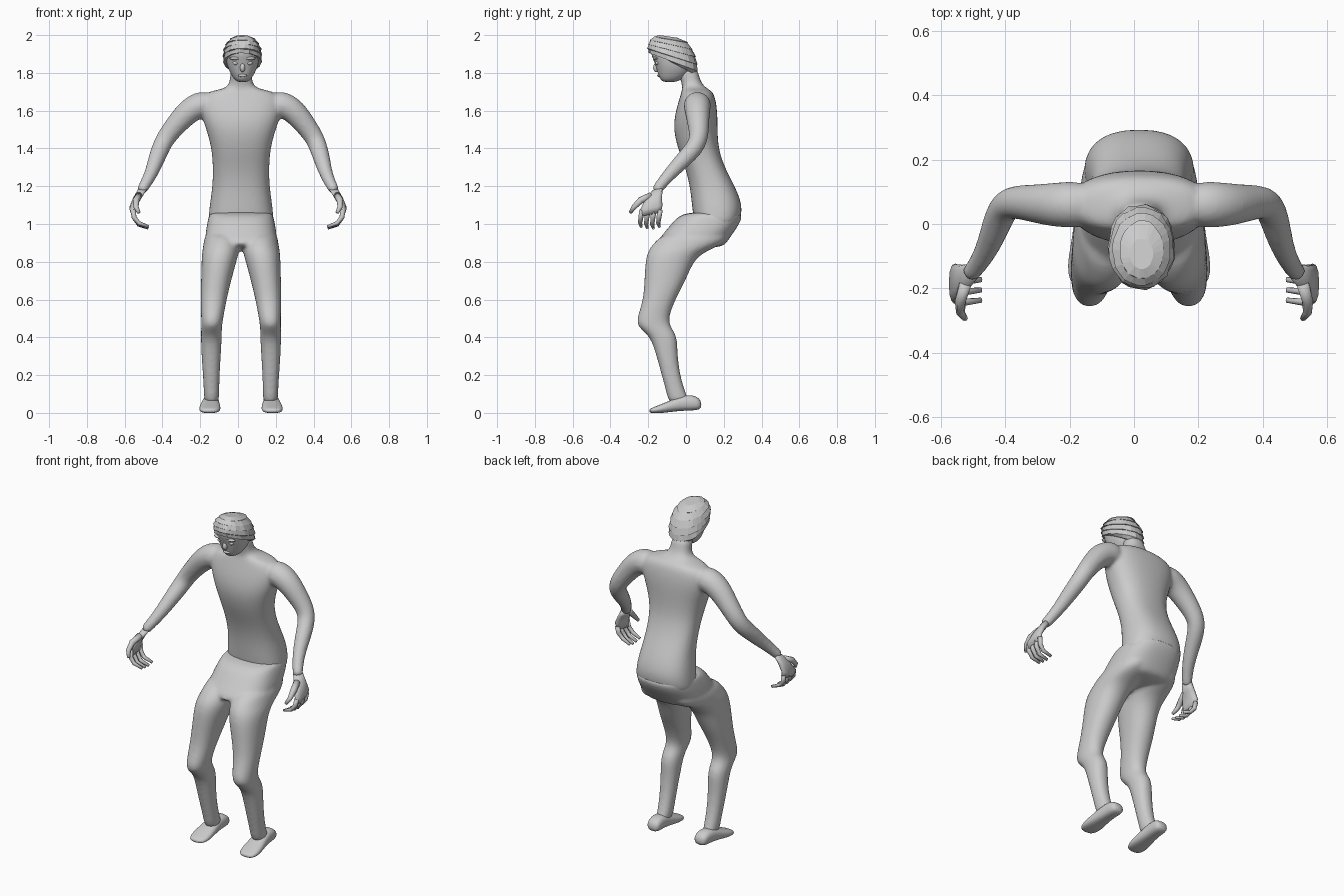
import bpy, bmesh, math, random
from mathutils import Vector as V

random.seed(3)
CX = 0.016  # body midline


def hring(x, hw, yf, yb, zf, zb=None):
    """Horizontal section: half width, front/back y, front/back z."""
    zb = zf if zb is None else zb
    return (V((x, (yf + yb) / 2, (zf + zb) / 2)), V((hw, 0, 0)),
            V((0, (yb - yf) / 2, (zb - zf) / 2)))


def loft(bm, rings, n=16, p=2.0, jitter=0.0):
    loops = []
    for c, u, v in rings:
        loop = []
        for i in range(n):
            a = 2 * math.pi * i / n
            ca, sa = math.cos(a), math.sin(a)
            k = 1 + random.uniform(-jitter, jitter)
            loop.append(bm.verts.new(
                c + u * k * math.copysign(abs(ca) ** (2 / p), ca)
                + v * k * math.copysign(abs(sa) ** (2 / p), sa)))
        loops.append(loop)
    for a, b in zip(loops, loops[1:]):
        for i in range(n):
            j = (i + 1) % n
            bm.faces.new((a[i], a[j], b[j], b[i]))
    bm.faces.new(loops[0][::-1])
    bm.faces.new(loops[-1])


def tube(bm, pts, radii, n=12):
    pts = [V(q) for q in pts]
    rings = []
    for i, q in enumerate(pts):
        t = (pts[min(i + 1, len(pts) - 1)] - pts[max(i - 1, 0)]).normalized()
        u = t.cross(V((0, 1, 0))).normalized()
        rings.append((q, u * radii[i], t.cross(u) * radii[i]))
    loft(bm, rings, n)


def finish(bm, name, sub=0, voxel=0.0, smooth=True):
    bmesh.ops.recalc_face_normals(bm, faces=bm.faces)
    me = bpy.data.meshes.new(name)
    bm.to_mesh(me)
    bm.free()
    ob = bpy.data.objects.new(name, me)
    bpy.context.collection.objects.link(ob)
    for f in me.polygons:
        f.use_smooth = smooth
    if sub:
        m = ob.modifiers.new("subdivide", 'SUBSURF')
        m.levels = m.render_levels = sub
    if voxel:
        m = ob.modifiers.new("fuse", 'REMESH')
        m.mode, m.voxel_size, m.use_smooth_shade = 'VOXEL', voxel, True
        m = ob.modifiers.new("relax", 'SMOOTH')
        m.factor, m.iterations = 0.5, 5
    return ob


def side(s, q):
    """Left-side point, or its mirror; the right shoulder sits further out."""
    x, y, z = q
    return (x, y, z) if s < 0 else (-x + max(0, 0.035 * (z - 1.2) / 0.4), y, z)


# Upper body: neck, torso and both arms fused
bm = bmesh.new()
torso = [(.055, -.05, .06, 1.83), (.058, -.035, .07, 1.78), (.063, -.022, .085, 1.74),
         (.09, -.02, .115, 1.715), (.19, -.025, .145, 1.70), (.225, -.04, .16, 1.65),
         (.215, -.06, .168, 1.58), (.185, -.068, .168, 1.50), (.157, -.045, .172, 1.40),
         (.15, -.005, .205, 1.30), (.152, .02, .26, 1.20), (.168, .03, .302, 1.10),
         (.175, .04, .29, 1.02), (.17, .06, .26, .98)]
loft(bm, [hring(CX, *r) for r in torso], 20, 2.4)
arm = [(-.13, .06, 1.63), (-.20, .06, 1.635), (-.26, .06, 1.60), (-.32, .065, 1.535),
       (-.385, .07, 1.455), (-.41, .045, 1.40), (-.435, -.02, 1.335),
       (-.462, -.09, 1.26), (-.50, -.145, 1.195), (-.515, -.16, 1.17)]
for s in (-1, 1):
    tube(bm, [side(s, q) for q in arm],
         [.07, .076, .07, .06, .052, .05, .045, .036, .03, .028])
finish(bm, "upper_body", 2, 0.01)

# Lower body: hips and both bent legs fused
bm = bmesh.new()
hips = [(.165, .03, .285, 1.065), (.172, -.04, .302, 1.045), (.182, -.08, .285, 1.0),
        (.19, -.12, .25, .95), (.19, -.16, .22, .905), (.17, -.15, .19, .87)]
loft(bm, [hring(CX, *r) for r in hips], 20, 2.6)
leg = [(.10, .09, -.10, .24, .97), (.10, .10, -.18, .215, .895), (.108, .10, -.205, .10, .855),
       (.117, .094, -.218, .04, .80), (.132, .081, -.222, .0, .70), (.145, .07, -.228, -.055, .60),
       (.152, .06, -.258, -.09, .51), (.156, .056, -.265, -.085, .46), (.157, .056, -.195, -.045, .41),
       (.158, .054, -.165, -.045, .33), (.158, .046, -.135, -.035, .22),
       (.156, .041, -.105, -.005, .11), (.156, .04, -.09, .03, .04)]
for s in (-1, 1):
    loft(bm, [hring(CX + s * x, *r) for x, *r in leg], 16, 2.2)
finish(bm, "legs", 2, 0.01)

# Feet: heel to toe sections
foot = [(.082, .03, .025, .06), (.06, .043, .012, .09), (.0, .043, .012, .10),
        (-.07, .052, .006, .072), (-.13, .06, -.002, .047), (-.175, .052, -.002, .03),
        (-.195, .03, .002, .02)]
for s in (-1, 1):
    bm = bmesh.new()
    loft(bm, [(V((CX + s * .16 - s * y * .04, y, (a + b) / 2)), V((w, 0, 0)),
               V((0, 0, (b - a) / 2))) for y, w, a, b in foot], 14, 2.6)
    finish(bm, "foot", 1)

# Hands: palm, four curled fingers and thumb
palm = [((-.505, -.15, 1.185), .027, .024), ((-.535, -.172, 1.135), .045, .022),
        ((-.558, -.185, 1.085), .06, .018), ((-.552, -.188, 1.05), .056, .013)]
for s in (-1, 1):
    bm = bmesh.new()
    loft(bm, [(V(side(s, c)), V((0, w, .2 * w)), V((t, 0, 0))) for c, w, t in palm], 12, 2.5)
    for i in range(4):
        y = -.137 - .032 * i
        drop = (.0, .008, .006, .0)[i]
        tube(bm, [side(s, q) for q in ((-.556, y, 1.075), (-.55, y - .006, 1.035),
                                       (-.525, y - .01, 1.005 - drop),
                                       (-.475, y - .004, .986 - drop))],
             [.014, .013, .011, .008], 8)
    tube(bm, [side(s, q) for q in ((-.525, -.185, 1.15), (-.54, -.24, 1.125),
                                   (-.54, -.275, 1.09), (-.525, -.295, 1.06))],
         [.02, .018, .014, .009], 8)
    finish(bm, "hand")

# Head, tilted downwards
HX = 0.024
bm = bmesh.new()
head = [(.025, -.12, -.055, 1.75), (.047, -.14, -.015, 1.768), (.066, -.15, .02, 1.80),
        (.08, -.16, .035, 1.83), (.088, -.172, .045, 1.865), (.09, -.188, .04, 1.90),
        (.085, -.185, .025, 1.94), (.05, -.14, -.02, 1.975)]
loft(bm, [hring(HX, *r) for r in head], 20, 2.2)
finish(bm, "head", 1)


def blob(name, loc, size):
    bm = bmesh.new()
    bmesh.ops.create_uvsphere(bm, u_segments=12, v_segments=8, radius=1)
    bmesh.ops.scale(bm, vec=size, verts=bm.verts)
    bmesh.ops.translate(bm, vec=loc, verts=bm.verts)
    finish(bm, name)


# Face features
blob("nose", (HX, -.157, 1.828), (.014, .017, .024))
blob("mouth", (HX, -.143, 1.786), (.024, .01, .008))
for s in (-1, 1):
    blob("eye", (HX + s * .036, -.153, 1.852), (.017, .01, .01))
    blob("brow", (HX + s * .038, -.162, 1.877), (.032, .014, .009))

# Hair: stepped, uneven locks
bm = bmesh.new()
hair = [(.086, -.168, .04, 1.905, 1.795), (.101, -.196, .062, 1.905, 1.81),
        (.098, -.198, .055, 1.925, 1.845), (.104, -.204, .06, 1.93, 1.845),
        (.096, -.197, .046, 1.95, 1.885), (.101, -.201, .05, 1.952, 1.885),
        (.086, -.187, .03, 1.972, 1.925), (.09, -.19, .034, 1.974, 1.925),
        (.065, -.17, .005, 1.99, 1.96), (.068, -.17, .01, 1.992, 1.962),
        (.035, -.14, -.045, 2.0, 1.986)]
loft(bm, [hring(HX, *r) for r in hair], 26, 2.1, 0.035)
finish(bm, "hair", smooth=False)
